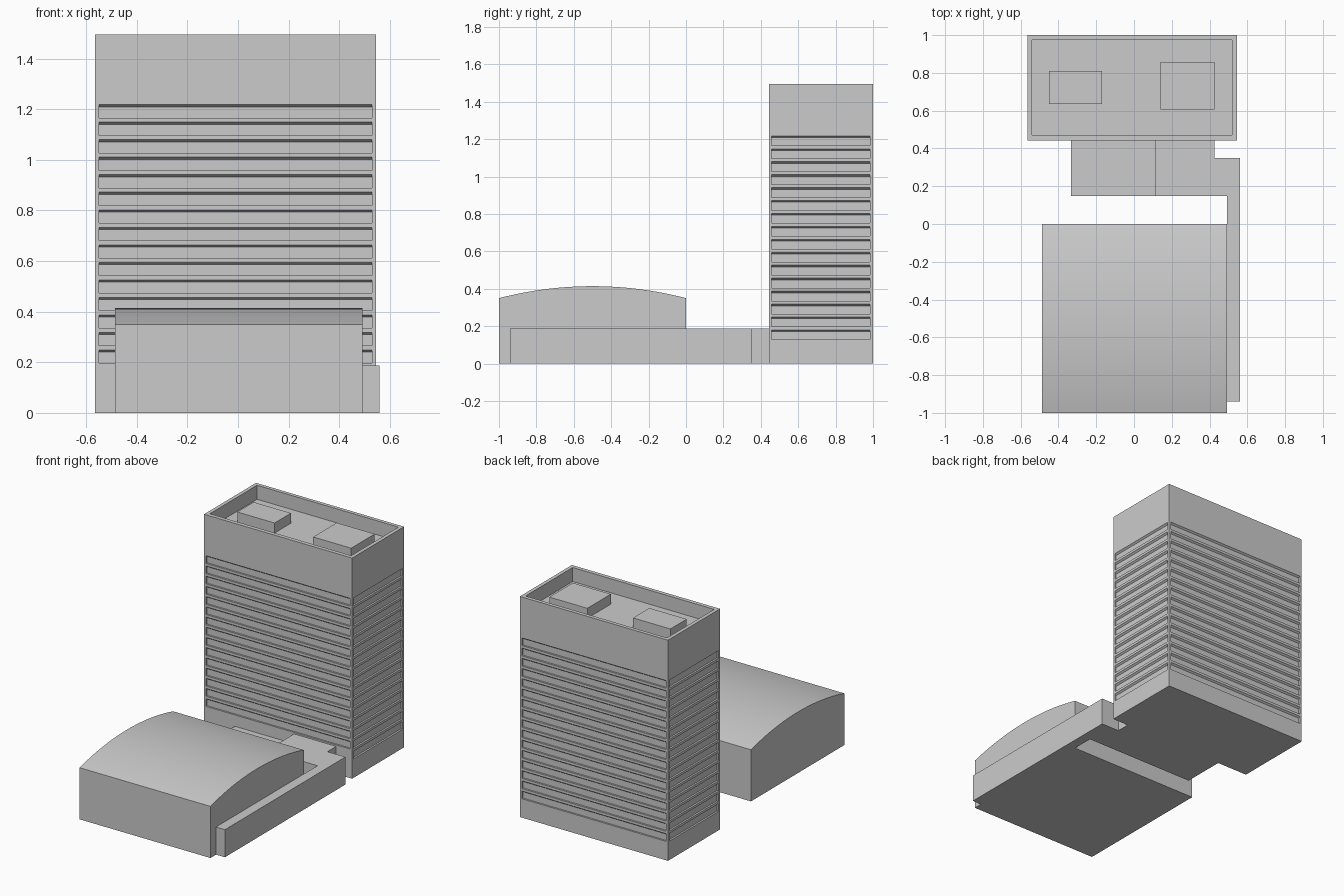
import bpy, bmesh, math

if "Cube" in bpy.data.objects:
    bpy.data.objects.remove(bpy.data.objects["Cube"])


def finish(name, bm):
    bmesh.ops.recalc_face_normals(bm, faces=bm.faces)
    me = bpy.data.meshes.new(name)
    bm.to_mesh(me)
    bm.free()
    ob = bpy.data.objects.new(name, me)
    bpy.context.collection.objects.link(ob)
    return ob


def prism(bm, base, offset):
    """Closed solid from a planar loop swept along an offset."""
    a = [bm.verts.new(p) for p in base]
    b = [bm.verts.new([p[i] + offset[i] for i in range(3)]) for p in base]
    n = len(a)
    bm.faces.new(a[::-1])
    bm.faces.new(b)
    for i in range(n):
        bm.faces.new((a[i], a[(i + 1) % n], b[(i + 1) % n], b[i]))


def footprint(name, pts, z0, z1):
    bm = bmesh.new()
    prism(bm, [(x, y, z0) for x, y in pts], (0, 0, z1 - z0))
    return finish(name, bm)


def rect(x0, x1, y0, y1):
    return [(x0, y0), (x1, y0), (x1, y1), (x0, y1)]


# Tower body
X0, X1, Y0, Y1, TOP, ROOF = -0.565, 0.545, 0.443, 1.0, 1.495, 1.40
tower = footprint("tower", rect(X0, X1, Y0, Y1), 0, TOP)

# Cutter: roof well and recessed window bands with sloped heads
DEPTH, SLOPE, MARGIN, PITCH, BAND = 0.012, 0.009, 0.015, 0.0692, 0.052
bm = bmesh.new()
prism(bm, [(x, y, ROOF) for x, y in rect(-0.54, 0.52, 0.47, 0.975)], (0, 0, 0.2))
for i in range(16):
    t = 1.218 - i * PITCH
    b = t - BAND
    # profile: (distance inward from wall, height)
    prof = [(-DEPTH, b), (DEPTH, b), (DEPTH, t - SLOPE), (-DEPTH, t + SLOPE)]
    w, d = X1 - X0 - 2 * MARGIN, Y1 - Y0 - 2 * MARGIN
    if i < 15:  # the front stops one floor higher, above the link building
        prism(bm, [(X0 + MARGIN, Y0 + p, z) for p, z in prof], (w, 0, 0))
    prism(bm, [(X0 + MARGIN, Y1 - p, z) for p, z in prof], (w, 0, 0))
    prism(bm, [(X0 + p, Y0 + MARGIN, z) for p, z in prof], (0, d, 0))
    prism(bm, [(X1 - p, Y0 + MARGIN, z) for p, z in prof], (0, d, 0))
cutter = finish("tower_cutter", bm)
cutter.hide_render = True

mod = tower.modifiers.new("recesses", 'BOOLEAN')
mod.operation = 'DIFFERENCE'
mod.solver = 'EXACT'
mod.object = cutter
bpy.context.view_layer.objects.active = tower
tower.select_set(True)
bpy.ops.object.modifier_apply(modifier=mod.name)
bpy.data.objects.remove(cutter)

# Rooftop plant rooms
footprint("plant_room_left", rect(-0.45, -0.17, 0.635, 0.81), ROOF, 1.468)
footprint("plant_room_right", rect(0.14, 0.425, 0.605, 0.857), ROOF, 1.468)

# Low link building and the side corridor
footprint("link_block", rect(-0.333, 0.11, 0.148, Y0), 0, 0.12)
footprint("side_corridor", [(0.11, 0.148), (0.493, 0.148), (0.493, -0.94),
                            (0.56, -0.94), (0.56, 0.35), (0.425, 0.35),
                            (0.425, Y0), (0.11, Y0)], 0, 0.187)

# Hall with a shallow barrel roof
EAVE, RISE, STEPS = 0.35, 0.064, 32
R = (0.25 + RISE ** 2) / (2 * RISE)
half = math.asin(0.5 / R)
loop = [(-0.487, -1, 0), (-0.487, 0, 0)]
for i in range(STEPS + 1):
    a = half - 2 * half * i / STEPS
    loop.append((-0.487, -0.5 + R * math.sin(a), EAVE + RISE - R + R * math.cos(a)))
bm = bmesh.new()
prism(bm, loop, (0.98, 0, 0))
hall = finish("hall", bm)
bpy.ops.object.select_all(action='DESELECT')
hall.select_set(True)
bpy.context.view_layer.objects.active = hall
bpy.ops.object.shade_smooth_by_angle(angle=math.radians(20))
